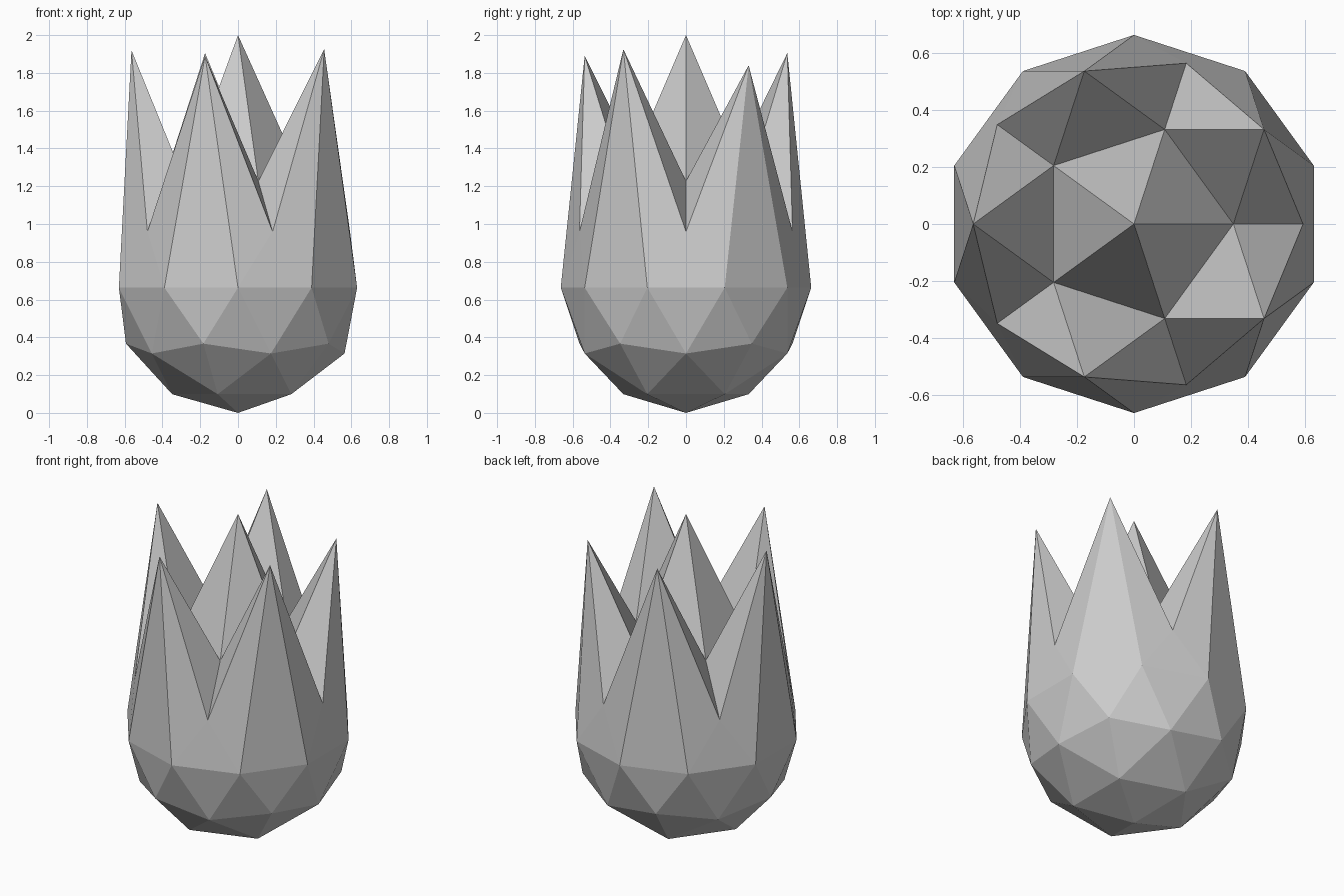
import bpy, bmesh
from mathutils import Vector

if "Cube" in bpy.data.objects:
    bpy.data.objects.remove(bpy.data.objects["Cube"])

R = 0.663

# Faceted ball standing on the ground (42 vertices, 80 faces)
bm = bmesh.new()
bmesh.ops.create_icosphere(bm, subdivisions=2, radius=R)
bmesh.ops.translate(bm, verts=bm.verts, vec=(0, 0, R))

# Spikes: selected upper vertices pulled straight up (x, y, new height)
spikes = [(0, 0, 2.0), (0.45, -0.33, 1.925), (0.45, 0.33, 1.84),
          (-0.17, 0.53, 1.905), (-0.17, -0.53, 1.89), (-0.56, 0, 1.92)]
upper = [v for v in bm.verts if v.co.z > R + 0.1]
for x, y, z in spikes:
    tip = min(upper, key=lambda v: (v.co.xy - Vector((x, y))).length)
    tip.co.z = z

mesh = bpy.data.meshes.new("spiked_crystal")
bm.to_mesh(mesh)
bm.free()
obj = bpy.data.objects.new("spiked_crystal", mesh)
bpy.context.collection.objects.link(obj)
